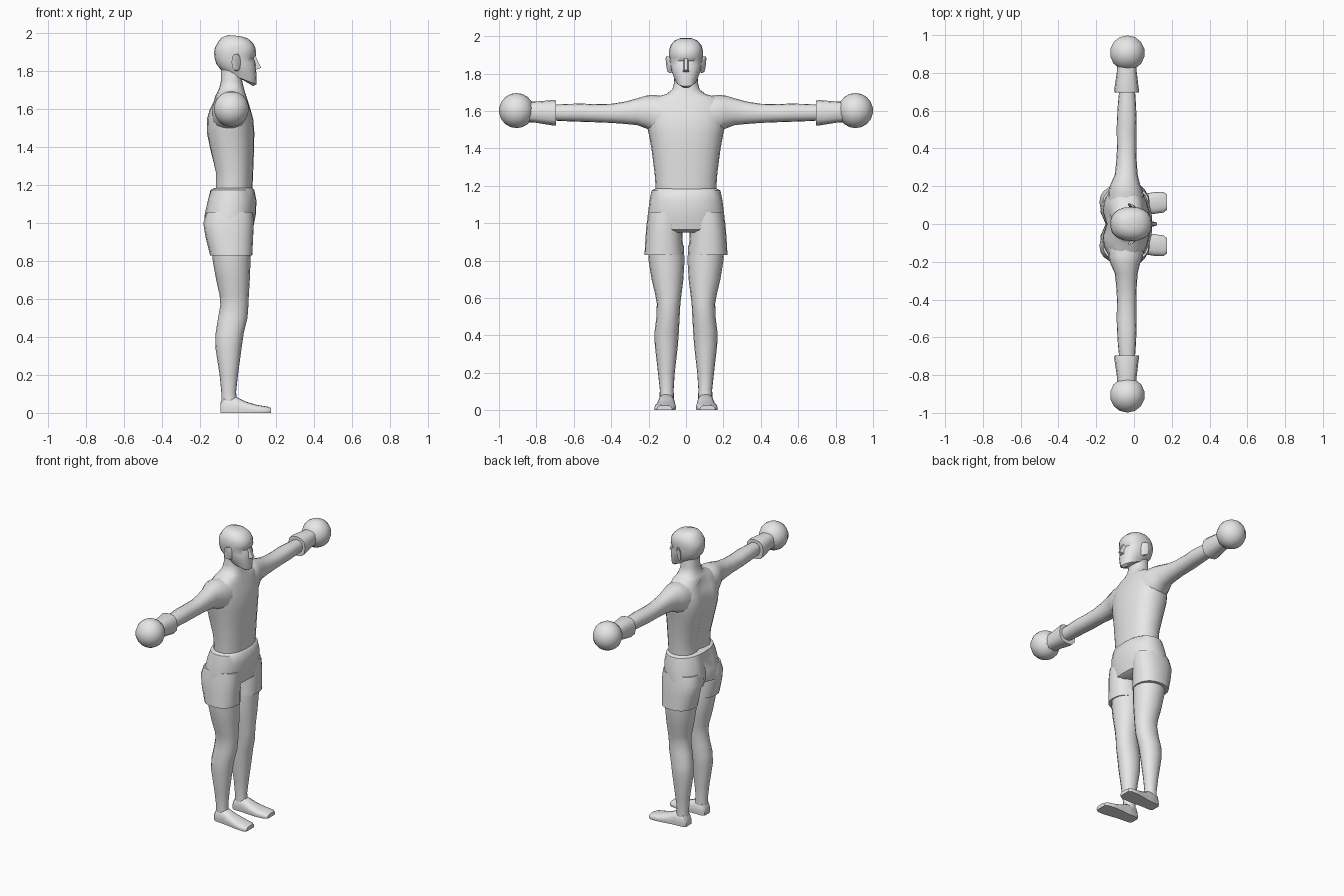
import bpy, bmesh, math
from mathutils import Vector

mat = bpy.data.materials.new("light grey")
mat.diffuse_color = (0.8, 0.8, 0.8, 1)


def finish(name, bm, mirror=False, angle=45):
    bmesh.ops.recalc_face_normals(bm, faces=bm.faces)
    me = bpy.data.meshes.new(name)
    bm.to_mesh(me)
    bm.free()
    me.materials.append(mat)
    ob = bpy.data.objects.new(name, me)
    bpy.context.collection.objects.link(ob)
    bpy.ops.object.select_all(action='DESELECT')
    ob.select_set(True)
    bpy.context.view_layer.objects.active = ob
    bpy.ops.object.shade_smooth_by_angle(angle=math.radians(angle))
    if mirror:
        m = ob.modifiers.new("mirror", 'MIRROR')
        m.use_axis = (False, True, False)
        m.use_mirror_merge = False
    return ob


def oval(a0, a1, b0, b1, n, p):
    """Rounded-box outline between the given limits."""
    pts = []
    for i in range(n):
        t = 2 * math.pi * i / n
        c, s = math.cos(t), math.sin(t)
        u = math.copysign(abs(c) ** (2 / p), c)
        v = math.copysign(abs(s) ** (2 / p), s)
        pts.append(((a0 + a1) / 2 + u * (a1 - a0) / 2, (b0 + b1) / 2 + v * (b1 - b0) / 2))
    return pts


def loft(rings):
    bm = bmesh.new()
    loops = [[bm.verts.new(p) for p in r] for r in rings]
    n = len(loops[0])
    for a, b in zip(loops, loops[1:]):
        for i in range(n):
            j = (i + 1) % n
            bm.faces.new((a[i], a[j], b[j], b[i]))
    bm.faces.new(loops[0])
    bm.faces.new(loops[-1])
    return bm


def upright(rows, n=20, p=2.3):
    """Rows: z, back x, front x, y0, y1."""
    return loft([[Vector((x, y, z)) for x, y in oval(x0, x1, y0, y1, n, p)]
                 for z, x0, x1, y0, y1 in rows])


def groove(bm, z0, z1, depth, width=0.05):
    """Press a vertical furrow into the middle of the back."""
    for v in bm.verts:
        if v.co.x < -0.08 and z0 < v.co.z < z1:
            v.co.x += depth * math.exp(-(v.co.y / width) ** 2)


# torso with neck: z, back, front, half width
torso = [(1.13, -.13, .075, .16), (1.20, -.128, .077, .163), (1.27, -.13, .08, .168),
         (1.40, -.16, .085, .185), (1.48, -.175, .086, .20), (1.55, -.172, .08, .215),
         (1.60, -.157, .066, .215), (1.645, -.135, .052, .205), (1.675, -.118, .042, .16),
         (1.69, -.108, .037, .105), (1.715, -.098, .03, .073), (1.75, -.09, .022, .064),
         (1.83, -.09, .03, .06)]
bm = upright([(z, a, b, -h, h) for z, a, b, h in torso], 24)
groove(bm, 1.15, 1.66, 0.03)
finish("torso", bm)

# hips of the shorts
hips = [(1.185, -.125, .075, .163), (1.175, -.145, .086, .184), (1.12, -.166, .097, .195),
        (1.05, -.182, .095, .204), (1.00, -.185, .085, .209), (.965, -.18, .078, .208),
        (.95, -.13, .05, .15)]
bm = upright([(z, a, b, -h, h) for z, a, b, h in hips], 24)
groove(bm, 0.96, 1.16, 0.035, 0.04)
finish("shorts_hips", bm)

# legs of the shorts
bm = upright([(1.06, -.165, .08, .02, .20), (1.0, -.183, .083, .02, .21),
              (.93, -.172, .08, .02, .216), (.83, -.147, .075, .012, .222)])
finish("shorts_legs", bm, True)

# bare legs
bm = upright([(.88, -.135, .068, .012, .205), (.80, -.133, .066, .008, .20),
              (.70, -.115, .062, .014, .184), (.62, -.097, .057, .024, .165),
              (.57, -.093, .055, .03, .156), (.50, -.105, .05, .034, .158),
              (.42, -.118, .03, .038, .168), (.35, -.12, .02, .043, .167),
              (.20, -.097, .0, .06, .15), (.11, -.088, -.01, .066, .14),
              (.04, -.088, -.002, .064, .142)], 16, 2.1)
finish("legs", bm, True)

# feet, heel to toe: x, inner y, outer y, top z
foot = [(-.092, .072, .132, .055), (-.075, .06, .145, .085), (-.01, .06, .15, .085),
        (.04, .056, .157, .06), (.10, .053, .168, .042), (.155, .06, .17, .033),
        (.175, .075, .155, .026)]
bm = loft([[Vector((x, y, max(z, 0))) for y, z in oval(y0, y1, -.35 * t, t, 16, 2.6)]
           for x, y0, y1, t in foot])
finish("feet", bm, True)


def sideways(rows, n=16, p=2.2):
    """Rows: y, x0, x1, z0, z1."""
    return loft([[Vector((x, y, z)) for x, z in oval(x0, x1, z0, z1, n, p)]
                 for y, x0, x1, z0, z1 in rows])


# arms
bm = sideways([(.10, -.14, .055, 1.46, 1.675), (.17, -.138, .048, 1.475, 1.686),
               (.21, -.125, .032, 1.505, 1.682), (.26, -.102, .02, 1.524, 1.668),
               (.32, -.095, .015, 1.53, 1.651), (.40, -.09, .012, 1.536, 1.638),
               (.50, -.092, .012, 1.54, 1.636), (.56, -.09, .014, 1.542, 1.64),
               (.64, -.085, .01, 1.545, 1.637), (.74, -.075, .003, 1.55, 1.632)])
finish("arms", bm, True)

# glove cuffs and round gloves
bm = sideways([(.695, -.103, .025, 1.523, 1.655), (.71, -.105, .026, 1.522, 1.658),
               (.81, -.09, .014, 1.538, 1.65), (.87, -.09, .014, 1.54, 1.65)], 12, 2.6)
finish("glove_cuffs", bm, True)
bm = bmesh.new()
bmesh.ops.create_uvsphere(bm, u_segments=14, v_segments=9, radius=.094)
bmesh.ops.translate(bm, verts=bm.verts, vec=(-.035, .906, 1.602))
finish("gloves", bm, True, 60)

# head: back z, front z, back x, front x, half width
head = [(1.80, 1.722, -.05, .08, .035), (1.80, 1.732, -.085, .097, .056),
        (1.82, 1.77, -.10, .098, .07), (1.84, 1.80, -.115, .096, .08),
        (1.865, 1.84, -.122, .093, .086), (1.885, 1.867, -.125, .086, .088),
        (1.90, 1.886, -.126, .096, .09), (1.925, 1.925, -.122, .092, .09),
        (1.955, 1.95, -.105, .078, .082), (1.98, 1.975, -.085, .05, .06),
        (1.991, 1.986, -.05, .01, .03)]
rings = []
for zb, zf, x0, x1, h in head:
    rings.append([Vector((x, y, zb + (zf - zb) * (x - x0) / (x1 - x0)))
                  for x, y in oval(x0, x1, -h, h, 20, 2.3)])
bm = loft(rings)
for v in bm.verts:  # eye sockets
    if v.co.x > .05 and 1.85 < v.co.z < 1.88 and .012 < abs(v.co.y) < .06:
        v.co.x -= .008
finish("head", bm)

# nose wedge
bm = bmesh.new()
for p in [(.09, -.009, 1.885), (.09, .009, 1.885), (.122, -.007, 1.818), (.122, .007, 1.818),
          (.085, -.018, 1.806), (.085, .018, 1.806), (.08, -.012, 1.88), (.08, .012, 1.88)]:
    bm.verts.new(p)
bmesh.ops.convex_hull(bm, input=bm.verts)
finish("nose", bm)

# ears: flat outlines angled away from the head
bm = loft([[Vector((x - k * .012, y0 + (z - 1.8) * .12 - x * .3, z))
            for x, z in oval(-.026 + k * .004, .016, 1.80 + k * .006, 1.893, 10, 2.2)]
           for k, y0 in ((0, .078), (1, .094))])
finish("ears", bm, True)
